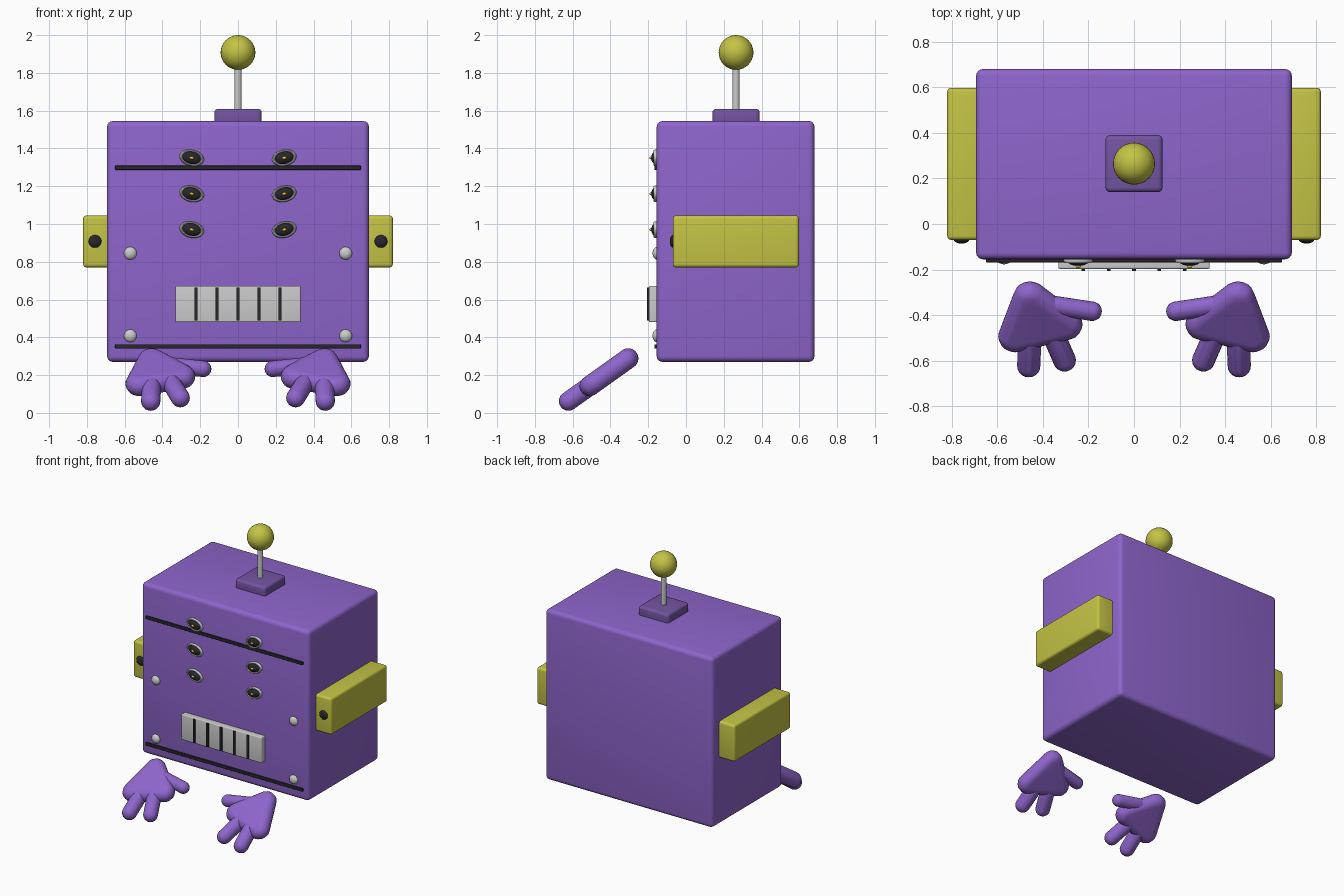
import bpy, bmesh, math
from mathutils import Vector, Matrix

if "Cube" in bpy.data.objects:
    bpy.data.objects.remove(bpy.data.objects["Cube"])


def material(name, rgb):
    m = bpy.data.materials.new(name)
    m.diffuse_color = (*rgb, 1)
    m.use_nodes = True
    m.node_tree.nodes["Principled BSDF"].inputs["Base Color"].default_value = m.diffuse_color
    return m


PURPLE = material("purple", (0.27, 0.13, 0.60))
DARK_PURPLE = material("dark_purple", (0.17, 0.09, 0.36))
YELLOW = material("yellow", (0.55, 0.55, 0.06))
DARK = material("dark", (0.02, 0.02, 0.025))
GOLD = material("gold", (0.75, 0.55, 0.04))


def finish(name, bm, mat=None, angle=40):
    me = bpy.data.meshes.new(name)
    bmesh.ops.recalc_face_normals(bm, faces=bm.faces)
    bm.to_mesh(me)
    bm.free()
    ob = bpy.data.objects.new(name, me)
    bpy.context.collection.objects.link(ob)
    if mat:
        me.materials.append(mat)
    bpy.ops.object.select_all(action='DESELECT')
    ob.select_set(True)
    bpy.context.view_layer.objects.active = ob
    bpy.ops.object.shade_smooth_by_angle(angle=math.radians(angle))
    return ob


def box(name, lo, hi, mat=None, bevel=0.0):
    lo, hi = Vector(lo), Vector(hi)
    bm = bmesh.new()
    bmesh.ops.create_cube(bm, size=1, matrix=Matrix.Translation((lo + hi) / 2)
                          @ Matrix.Diagonal((*(hi - lo), 1)))
    if bevel:
        bmesh.ops.bevel(bm, geom=bm.edges[:], offset=bevel, segments=4,
                        profile=0.5, affect='EDGES')
    return finish(name, bm, mat)


def ball(name, centre, size, mat=None, tilt=0.0):
    bm = bmesh.new()
    bmesh.ops.create_uvsphere(bm, u_segments=32, v_segments=16, radius=1,
                              matrix=Matrix.Translation(centre) @ Matrix.Rotation(tilt, 4, 'Y')
                              @ Matrix.Diagonal((*size, 1)))
    return finish(name, bm, mat)


def hull(name, centres, r, mat, spread=None):
    """Convex skin around spheres, each optionally widened by offsets."""
    bm = bmesh.new()
    for c in centres:
        for off in spread or [Vector()]:
            bmesh.ops.create_uvsphere(bm, u_segments=20, v_segments=12, radius=r,
                                      matrix=Matrix.Translation(c + off))
    res = bmesh.ops.convex_hull(bm, input=bm.verts[:], use_existing_faces=False)
    junk = {v for k in ("geom_interior", "geom_unused") for v in res[k]
            if isinstance(v, bmesh.types.BMVert)}
    bmesh.ops.delete(bm, geom=list(junk), context='VERTS')
    loose = [f for f in bm.faces if f not in set(res["geom"])]
    bmesh.ops.delete(bm, geom=loose, context='FACES')
    return finish(name, bm, mat)


# Head
box("head", (-0.693, -0.155, 0.27), (0.693, 0.68, 1.545), PURPLE, 0.03)

# Antenna
box("antenna_base", (-0.125, 0.14, 1.52), (0.125, 0.39, 1.61), DARK_PURPLE, 0.02)
bm = bmesh.new()
bmesh.ops.create_cone(bm, cap_ends=True, segments=24, radius1=0.019, radius2=0.019,
                      depth=0.27, matrix=Matrix.Translation((0, 0.265, 1.725)))
finish("antenna_rod", bm)
ball("antenna_ball", (0, 0.265, 1.908), (0.092,) * 3, YELLOW)

# Face seams
for name, z in (("upper_seam", 1.298), ("lower_seam", 0.352)):
    box(name, (-0.65, -0.168, z - 0.011), (0.65, -0.15, z + 0.011), DARK, 0.003)

# Mouth plate and tooth gaps
box("mouth", (-0.332, -0.197, 0.48), (0.332, -0.15, 0.672), None, 0.007)
for i in range(5):
    x = (i - 2) * 0.111
    box("tooth_gap", (x - 0.008, -0.206, 0.488), (x + 0.008, -0.16, 0.664), DARK)


def eye_ring(centre, tilt):
    bm = bmesh.new()
    mat = (Matrix.Translation(centre) @ Matrix.Rotation(tilt, 4, 'Y')
           @ Matrix.Diagonal((0.056, 0.014, 0.037, 1)))
    n, k = 32, 10
    rows = [[bm.verts.new(mat @ Vector(((1 + 0.17 * math.cos(b)) * math.cos(a), math.sin(b),
                                        (1 + 0.17 * math.cos(b)) * math.sin(a))))
             for b in (2 * math.pi * j / k for j in range(k))]
            for a in (2 * math.pi * i / n for i in range(n))]
    for i in range(n):
        for j in range(k):
            i2, j2 = (i + 1) % n, (j + 1) % k
            bm.faces.new((rows[i][j], rows[i2][j], rows[i2][j2], rows[i][j2]))
    finish("eye_ring", bm)


def hand_point(x, y):
    return Vector((x, y, 0.285 + 0.714 * (y + 0.31)))


down = Vector((0, -0.814, -0.581))
palm_spread = [0.02 * (math.cos(a) * Vector((1, 0, 0)) + math.sin(a) * down)
               for a in (math.pi / 4 * i for i in range(8))]

for s in (-1, 1):
    # Eyes, slanting down towards the middle
    for z in (1.35, 1.16, 0.97):
        c, tilt = Vector((s * 0.245, -0.158, z)), -s * math.radians(13)
        eye_ring(c, tilt)
        ball("eye_lens", c, (0.052, 0.026, 0.034), DARK, tilt)
        ball("pupil", c + Vector((0, -0.025, 0)), (0.012, 0.011, 0.008), GOLD, tilt)
    # Face rivets
    for z in (0.845, 0.408):
        ball("rivet", (s * 0.57, -0.153, z), (0.034, 0.024, 0.034))
    # Ears with a dark bolt
    x0, x1 = sorted((s * 0.66, s * 0.82))
    box("ear", (x0, -0.07, 0.77), (x1, 0.598, 1.045), YELLOW, 0.018)
    ball("ear_bolt", (s * 0.757, -0.068, 0.908), (0.034, 0.018, 0.034), DARK)
    # Hands
    hull("palm", [hand_point(s * 0.457, -0.322), hand_point(s * 0.522, -0.493),
                  hand_point(s * 0.300, -0.440)], 0.054, PURPLE, palm_spread)
    for name, a, b, r in (("outer_finger", (0.457, -0.49), (0.462, -0.622), 0.051),
                          ("inner_finger", (0.365, -0.46), (0.305, -0.598), 0.050),
                          ("thumb", (0.37, -0.355), (0.184, -0.383), 0.043)):
        hull(name, [hand_point(s * a[0], a[1]), hand_point(s * b[0], b[1])], r, PURPLE)
